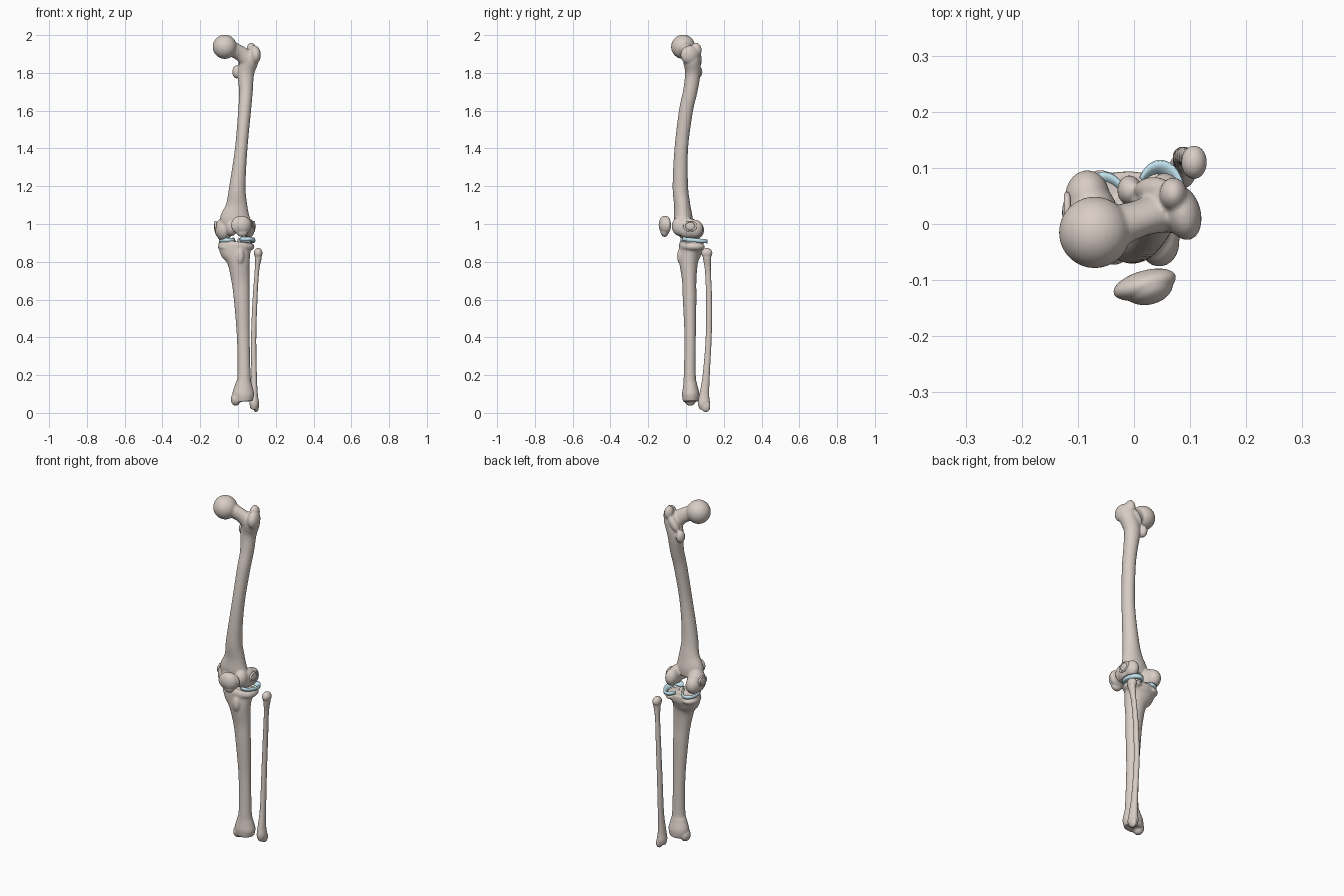
import bpy, bmesh, math
from mathutils import Vector, Matrix

if "Cube" in bpy.data.objects:
    bpy.data.objects.remove(bpy.data.objects["Cube"])


def material(name, col):
    m = bpy.data.materials.new(name)
    m.diffuse_color = (*col, 1)
    m.use_nodes = True
    m.node_tree.nodes["Principled BSDF"].inputs["Base Color"].default_value = m.diffuse_color
    return m


BONE = material("bone", (0.69, 0.61, 0.56))
CARTILAGE = material("cartilage", (0.55, 0.78, 0.87))


def loft(bm, pts, steps=5, n=28):
    """Elliptical tube through (x, y, z, rx, ry) stations, rounded by a spline."""
    p = [pts[0]] + pts + [pts[-1]]
    line = []
    for i in range(1, len(p) - 2):
        for s in range(steps):
            t = s / steps
            line.append([0.5 * (2 * b + (c - a) * t + (2 * a - 5 * b + 4 * c - d) * t * t
                                + (3 * b - a - 3 * c + d) * t ** 3)
                         for a, b, c, d in zip(p[i - 1], p[i], p[i + 1], p[i + 2])])
    line.append(pts[-1])
    rings = []
    for i, q in enumerate(line):
        d = Vector(line[min(i + 1, len(line) - 1)][:3]) - Vector(line[max(i - 1, 0)][:3])
        rot = Vector((0, 0, 1)).rotation_difference(d)
        rings.append([bm.verts.new(Vector(q[:3]) + rot @ Vector(
            (q[3] * math.cos(a), q[4] * math.sin(a), 0)))
            for a in (2 * math.pi * k / n for k in range(n))])
    for a, b in zip(rings, rings[1:]):
        for k in range(n):
            bm.faces.new((a[k], a[(k + 1) % n], b[(k + 1) % n], b[k]))
    bm.faces.new(rings[0][::-1])
    bm.faces.new(rings[-1])


def blob(bm, c, r, turn=0, axis='Z'):
    m = Matrix.Translation(c) @ Matrix.Rotation(math.radians(turn), 4, axis) @ Matrix.Diagonal((*r, 1))
    bmesh.ops.create_uvsphere(bm, u_segments=32, v_segments=20, radius=1, matrix=m)


def bone(name, lofts=(), blobs=(), voxel=0.0045, smooth=7):
    """Fuse lofts and blobs into one smooth organic mesh."""
    bm = bmesh.new()
    for l in lofts:
        loft(bm, l)
    for b in blobs:
        blob(bm, *b)
    me = bpy.data.meshes.new(name)
    bm.to_mesh(me)
    bm.free()
    ob = bpy.data.objects.new(name, me)
    bpy.context.collection.objects.link(ob)
    me.materials.append(BONE)
    r = ob.modifiers.new("fuse", 'REMESH')
    r.mode, r.voxel_size, r.use_smooth_shade = 'VOXEL', voxel, True
    s = ob.modifiers.new("soften", 'SMOOTH')
    s.factor, s.iterations = 0.5, smooth
    return ob


# thigh bone: shaft, neck, then head, trochanters and condyles
femur_shaft = [
    (-.015, -.012, .985, .075, .045), (-.015, -.015, 1.03, .08, .05), (-.007, -.02, 1.1, .057, .043),
    (-.003, -.03, 1.2, .043, .041), (.017, -.025, 1.4, .033, .036), (.035, 0, 1.6, .034, .037),
    (.042, .022, 1.7, .036, .038), (.042, .036, 1.8, .044, .041), (.062, .03, 1.87, .048, .046),
    (.07, .028, 1.905, .038, .04)]
neck = [(.06, .025, 1.865, .05, .04), (.01, .01, 1.905, .04, .032), (-.05, -.01, 1.935, .042, .042)]
bone("femur", [femur_shaft, neck], [
    ((-.07, -.015, 1.938), (.064, .064, .064)),            # head
    ((.087, .02, 1.895), (.032, .05, .05), 15),            # greater trochanter
    ((.07, .053, 1.92), (.025, .03, .04)),
    ((.035, .062, 1.87), (.022, .022, .05), 35, 'Y'),      # crest
    ((-.008, .06, 1.805), (.022, .027, .035)),             # lesser trochanter
    ((-.075, .012, .972), (.047, .06, .062)),              # medial condyle
    ((-.083, .048, .968), (.04, .048, .05)),
    ((.055, .012, .978), (.034, .06, .053)),               # lateral condyle
    ((.055, .045, .975), (.034, .046, .048)),
    ((.045, -.033, .988), (.036, .043, .05)),              # trochlea lips
    ((-.035, -.033, .983), (.033, .04, .047))])

# raised ligament rims on both sides of the knee
for side, x, y in (("lateral", .085, .022), ("medial", -.119, .02)):
    bpy.ops.mesh.primitive_uv_sphere_add(segments=32, ring_count=16, location=(x, y, .988))
    pad = bpy.context.object
    pad.scale = (.009, .026, .022)
    bpy.ops.mesh.primitive_torus_add(major_radius=.028, minor_radius=.006, major_segments=40,
                                     minor_segments=12, location=(x, y, .988),
                                     rotation=(0, math.pi / 2, 0))
    rim = bpy.context.object
    rim.scale = (.85, 1.1, 1)
    for o, part in ((pad, "pad"), (rim, "rim")):
        o.name = f"{side}_epicondyle_{part}"
        o.data.materials.append(BONE)
        o.data.shade_smooth()

# shin bone
tibia_shaft = [
    (.03, .026, .06, .048, .042), (.028, .025, .1, .058, .046), (.03, .022, .15, .045, .037),
    (.032, .02, .2, .035, .032), (.028, .022, .4, .034, .03), (.02, .019, .6, .042, .036),
    (.013, .017, .7, .048, .038), (.003, .014, .8, .06, .05), (-.009, .022, .85, .083, .06),
    (-.01, .028, .88, .095, .066), (-.008, .03, .904, .09, .062)]
bone("tibia", [tibia_shaft], [
    ((-.012, .022, .072), (.026, .032, .035)),             # medial malleolus
    ((.01, -.027, .83), (.024, .02, .045)),                # tuberosity
    ((-.06, .035, .877), (.046, .062, .025)),              # plateau lobes
    ((.045, .04, .88), (.042, .06, .025)),
    ((-.024, .03, .907), (.011, .02, .024)),               # central spines
    ((.006, .033, .906), (.011, .018, .022))])

# calf bone
bone("fibula", [[
    (.085, .098, .02, .018, .024), (.086, .095, .05, .025, .032), (.085, .097, .1, .02, .026),
    (.085, .107, .2, .015, .019), (.083, .12, .4, .014, .016), (.09, .122, .6, .013, .016),
    (.1, .116, .75, .012, .016), (.107, .111, .82, .018, .022), (.107, .111, .85, .02, .026)]], [
    ((.107, .11, .846), (.023, .03, .027)),
    ((.095, .105, .035), (.016, .024, .031))], voxel=.0035, smooth=5)

# kneecap
bone("patella", (), [
    ((.019, -.108, .994), (.058, .025, .05), 16),
    ((.025, -.113, .995), (.045, .031, .048), 12),
    ((.022, -.113, .962), (.032, .022, .031))], voxel=.0035)


# cartilage wedges, each a C open toward the middle of the knee
def meniscus(name, cx, cy, rx, ry, facing, z):
    bm = bmesh.new()
    n, rings = 48, []
    for i in range(n + 1):
        u = i / n
        a = facing + math.radians(-148 + 296 * u)
        w = .25 + .75 * math.sin(math.pi * u) ** .5        # horns taper
        ring = []
        for k, h in ((1, -.01), (1.02, 0), (.99, .011), (.8, .003), (1 - .46 * w, -.006), (1 - .46 * w, -.01)):
            y = cy + ry * k * math.sin(a)
            ring.append(bm.verts.new((cx + rx * k * math.cos(a), y, z + h - .1 * (y - cy))))
        rings.append(ring)
    for a, b in zip(rings, rings[1:]):
        for k in range(6):
            bm.faces.new((a[k], b[k], b[(k + 1) % 6], a[(k + 1) % 6]))
    bm.faces.new(rings[0])
    bm.faces.new(rings[-1][::-1])
    bmesh.ops.recalc_face_normals(bm, faces=bm.faces[:])
    for f in bm.faces:
        f.smooth = True
    me = bpy.data.meshes.new(name)
    bm.to_mesh(me)
    bm.free()
    me.materials.append(CARTILAGE)
    bpy.context.collection.objects.link(bpy.data.objects.new(name, me))


meniscus("lateral_meniscus", .047, .047, .044, .066, 0, .914)
meniscus("medial_meniscus", -.055, .032, .045, .06, math.pi, .91)
